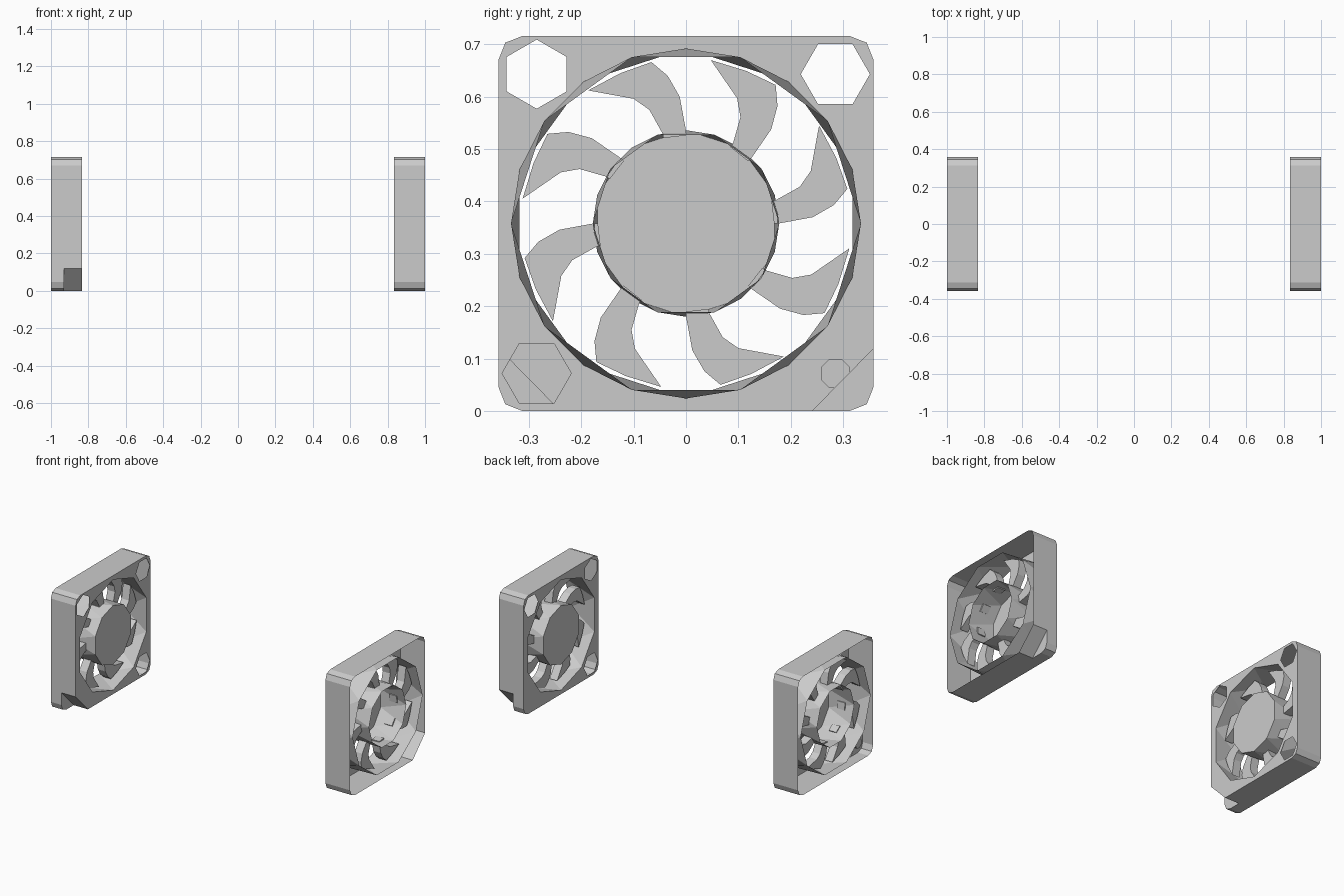
import bpy, bmesh
from math import sin, cos, pi, radians

if "Cube" in bpy.data.objects:
    bpy.data.objects.remove(bpy.data.objects["Cube"])

H, CZ = 0.358, 0.358          # half frame size, hub centre height
INNER, OUTER, NOTCH = 0.835, 1.0, 0.095


def ngon(n, r, y, z, start):
    return [(y + r * cos(start + 2 * pi * i / n), z + r * sin(start + 2 * pi * i / n))
            for i in range(n)]


def outline(cut=0):
    """Rounded square; cut = +1 / -1 slices off the bottom corner on that y side."""
    pts, corner = [], []
    for sy, sz in ((1, -1), (1, 1), (-1, 1), (-1, -1)):
        c = [(sy * (H - 0.046), CZ + sz * H),
             (sy * (H - 0.013), CZ + sz * (H - 0.013)),
             (sy * H, CZ + sz * (H - 0.046))]
        if cut == sy and sz == -1:
            new = [(sy * 0.24, 0.0), (sy * H, 0.12)]
            corner = [new[0]] + c + [new[1]]
            c = new
        if sy * sz > 0:
            c.reverse()
        pts += c
    return pts, corner


def ring(bm, pts, x):
    return [bm.verts.new((x, y, z)) for y, z in pts]


def tube(bm, pts, x0, x1, cap0=False, cap1=False):
    a, b = ring(bm, pts, x0), ring(bm, pts, x1)
    n = len(a)
    for i in range(n):
        bm.faces.new((a[i], a[(i + 1) % n], b[(i + 1) % n], b[i]))
    if cap0:
        bm.faces.new(a[::-1])
    if cap1:
        bm.faces.new(b)


def twisted_tube(bm, r, xa, xb, cap=False):
    """Ten-sided tube whose far ring is turned half a step."""
    a = ring(bm, ngon(10, r, 0, CZ, pi / 2), xa)
    b = ring(bm, ngon(10, r, 0, CZ, pi / 2 + pi / 10), xb)
    for i in range(10):
        j = (i + 1) % 10
        bm.faces.new((a[i], a[j], b[i]))
        bm.faces.new((a[j], b[j], b[i]))
    if cap:
        bm.faces.new(a)


def finish(bm, name):
    bmesh.ops.remove_doubles(bm, verts=bm.verts, dist=0.0001)
    bmesh.ops.recalc_face_normals(bm, faces=bm.faces)
    me = bpy.data.meshes.new(name)
    bm.to_mesh(me)
    bm.free()
    bpy.context.collection.objects.link(bpy.data.objects.new(name, me))


def fan(s, label):
    xs, xo = s * INNER, s * OUTER          # solid face, open face
    lo, hi = min(xs, xo), max(xs, xo)
    xn = hi - NOTCH
    full, _ = outline()
    cut, corner = outline(s)

    # Outer wall with the notched bottom corner
    bm = bmesh.new()
    tube(bm, full, lo, xn)
    tube(bm, cut, xn, hi)
    bm.faces.new(ring(bm, corner, xn))

    # Face plate with duct opening and corner holes
    loops = [cut if s < 0 else full,
             ngon(10, 0.334, 0, CZ, pi / 2),
             ngon(6, 0.066, -0.285, 0.643, pi / 2),
             ngon(6, 0.066, 0.285, 0.643, 0),
             ngon(6, 0.066, -s * 0.285, 0.072, 0)]
    edges = []
    for pts in loops:
        v = ring(bm, pts, xs)
        edges += [bm.edges.new((v[i - 1], v[i])) for i in range(len(v))]
    bmesh.ops.triangle_fill(bm, edges=edges, use_beauty=True, normal=(s, 0, 0))

    # Air duct
    twisted_tube(bm, 0.334, xs, xo)
    finish(bm, label + "_frame")

    # Small blind stud behind the notch
    bm = bmesh.new()
    x0 = lo if s > 0 else xn
    tip = x0 + 0.025 * s
    tube(bm, ngon(8, 0.03, s * 0.285, 0.072, pi / 8), x0, tip, cap1=True)
    finish(bm, label + "_corner_stud")

    # Hub cup, open at the back
    bm = bmesh.new()
    twisted_tube(bm, 0.178, xs, xo, cap=True)
    finish(bm, label + "_hub")

    # Eight curved blades
    blade = [(0.0, 0.168), (0.0, 0.177), (-0.012, 0.242), (-0.035, 0.282), (-0.066, 0.308),
             (-0.125, 0.287), (-0.187, 0.254), (-0.1, 0.238), (-0.07, 0.217),
             (-0.045, 0.172), (-0.043, 0.163)]
    bm = bmesh.new()
    for k in range(8):
        t = radians(45 * k)
        pts = [(y * cos(t) - z * sin(t), CZ + y * sin(t) + z * cos(t)) for y, z in blade]
        tube(bm, pts, s * 0.895, s * 0.945, True, True)
    finish(bm, label + "_blades")


fan(-1, "left_fan")
fan(1, "right_fan")
